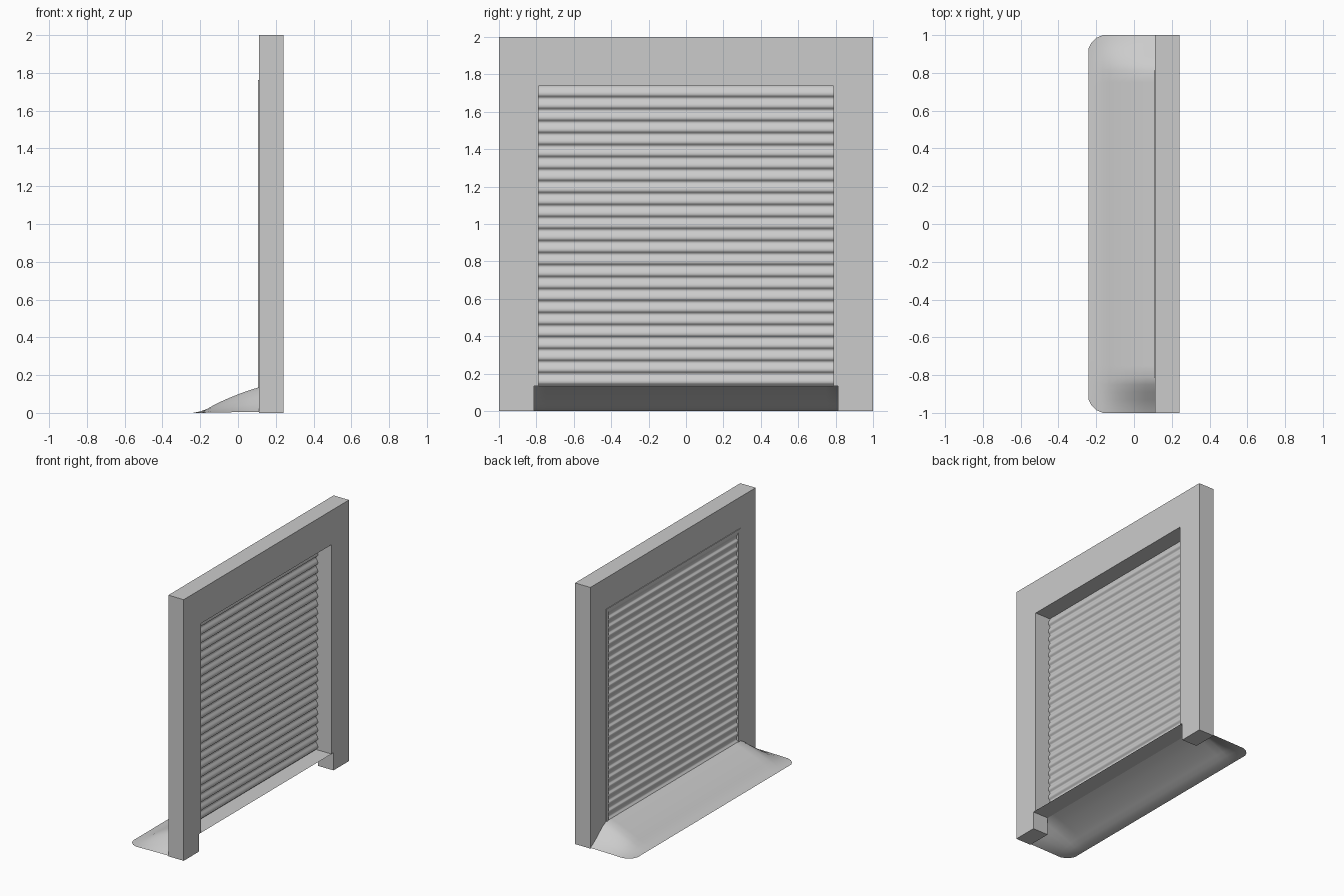
import bpy, bmesh, math

if "Cube" in bpy.data.objects:
    bpy.data.objects.remove(bpy.data.objects["Cube"])


def make(name, verts, faces, smooth=None):
    me = bpy.data.meshes.new(name)
    me.from_pydata(verts, [], faces)
    me.update()
    ob = bpy.data.objects.new(name, me)
    bpy.context.collection.objects.link(ob)
    if smooth:
        bpy.ops.object.select_all(action='DESELECT')
        ob.select_set(True)
        bpy.context.view_layer.objects.active = ob
        bpy.ops.object.shade_smooth_by_angle(angle=math.radians(smooth))
    return ob


def prism(name, outline, x0, x1):
    """Extrude a counter-clockwise (y, z) outline from x0 to x1."""
    n = len(outline)
    verts = [(x, y, z) for x in (x0, x1) for y, z in outline]
    faces = [tuple(range(n))[::-1], tuple(range(n, 2 * n))]
    faces += [(i, (i + 1) % n, n + (i + 1) % n, n + i) for i in range(n)]
    return make(name, verts, faces)


def grid_faces(rows, cols):
    return [(r * cols + c, (r + 1) * cols + c, (r + 1) * cols + c + 1, r * cols + c + 1)
            for r in range(rows - 1) for c in range(cols - 1)]


def interp(x, pts):
    for (a, fa), (b, fb) in zip(pts, pts[1:]):
        if x <= b:
            return fa + (fb - fa) * (x - a) / (b - a)
    return pts[-1][1]


IN, TOP, WALL, FRONT, SILL = 0.788, 1.738, 0.11, 0.24, 0.135
NOTCH = 0.813

# Door frame: solid arch with slightly wider notches at the foot
half = [(1, 0), (1, 2)]
inner = [(IN, TOP), (IN, SILL), (NOTCH, SILL), (NOTCH, 0)]
outline = half + [(-y, z) for y, z in half[::-1]]
outline += [(-y, z) for y, z in inner[::-1]] + inner
prism("door_frame", outline, WALL, FRONT)

# Roller shutter: repeated curved slats swept across the opening
count = 25
pitch = (TOP - SILL) / count
slat = [(0.0, 0.110), (0.08, 0.113), (0.16, 0.121), (0.28, 0.125),
        (0.45, 0.124), (0.62, 0.120), (0.78, 0.113), (0.88, 0.110)]
profile = [(x, SILL + (i + f) * pitch) for i in range(count) for f, x in slat]
profile.append((0.110, TOP))
verts = [(x, y, z) for x, z in profile for y in (IN, -IN)]
make("roller_shutter", verts, grid_faces(len(profile), 2), 35)

# Thin guide rail around the shutter on the ramp side
rail_out, rail_top = 0.812, 1.762
prism("shutter_rail", [(rail_out, SILL), (rail_out, rail_top), (-rail_out, rail_top),
                       (-rail_out, SILL), (-IN, SILL), (-IN, TOP), (IN, TOP), (IN, SILL)],
      0.105, WALL)

# Thin sill under the shutter
make("sill", [(WALL, -NOTCH, SILL), (FRONT, -NOTCH, SILL),
              (FRONT, NOTCH, SILL), (WALL, NOTCH, SILL)], [(0, 1, 2, 3)])

# Ramp: open curved shell with rounded outer corners and sloping ends
width = [(-0.24, 0.93), (-0.225, 0.96), (-0.20, 0.985), (-0.165, 1.0), (WALL, 1.0)]
height = [(-0.24, 0.0), (-0.20, 0.008), (-0.165, 0.02), (-0.13, 0.04), (-0.09, 0.06),
          (-0.04, 0.082), (0.01, 0.102), (0.06, 0.12), (WALL, SILL)]
xs = sorted({x for x, _ in width} | {x for x, _ in height})
ends = [0, 0.03, 0.07, 0.11, 0.15, 0.187, 0.25]
verts = []
for x in xs:
    w, h = interp(x, width), interp(x, height)
    side = []
    for d in ends:
        t = min(d / 0.187, 1)
        side.append((x, w - d, h * (0.04 + 0.96 * (0.6 * t + 0.4 * t * t * (3 - 2 * t)))))
    verts += [(px, -y, z) for px, y, z in side] + side[::-1]
cols = 2 * len(ends)
make("ramp", verts, grid_faces(len(xs), cols), 60)
